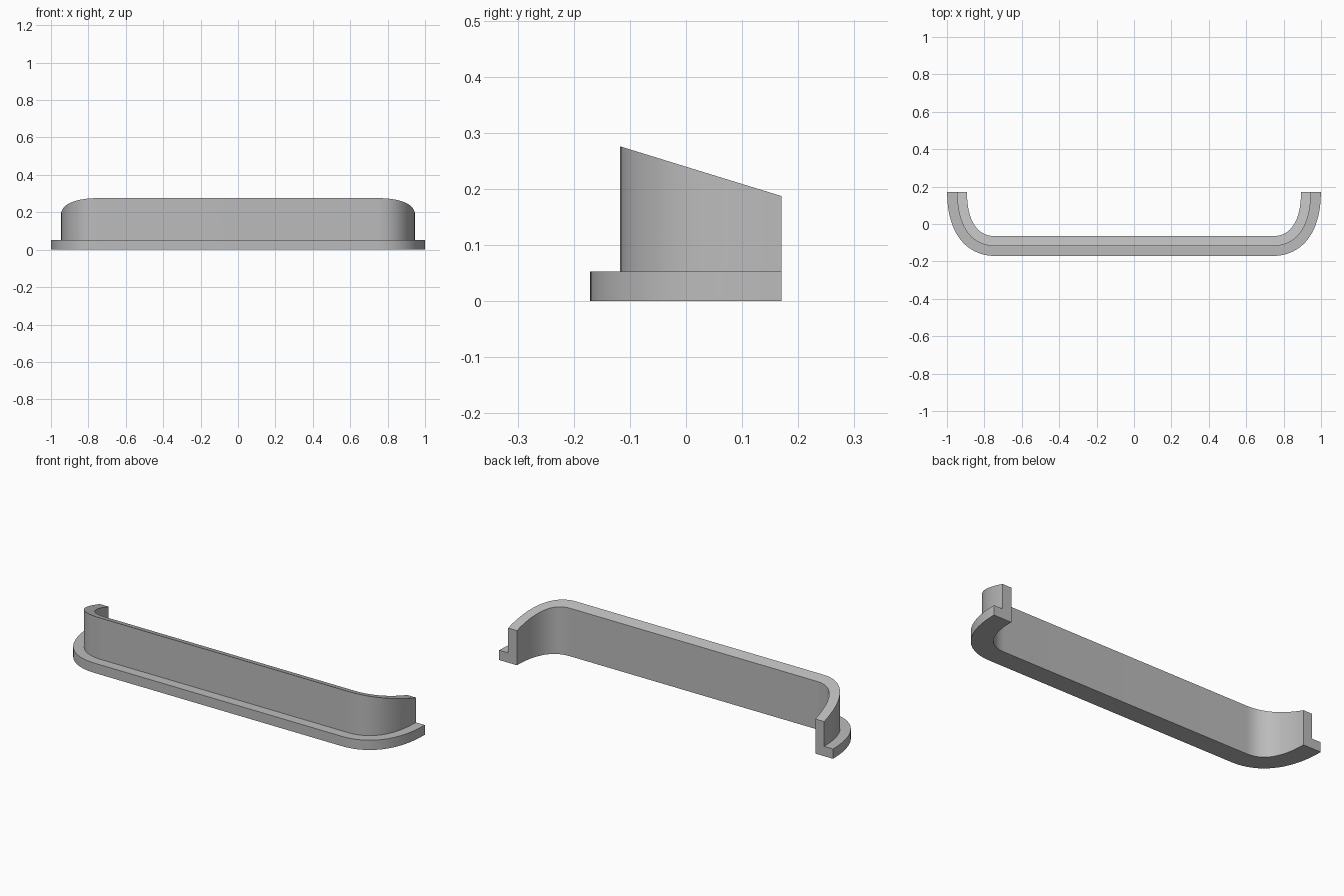
import bpy, bmesh
from mathutils import Vector
from mathutils.geometry import interpolate_bezier

if "Cube" in bpy.data.objects:
    bpy.data.objects.remove(bpy.data.objects["Cube"])

HALF = 0.053        # flange width and wall thickness
FLANGE_Z = 0.053    # flange height
BACK_Y = 0.17
FRONT_Y = -0.118
SIDE_X = 0.946

grey = bpy.data.materials.new("plain grey")
grey.use_nodes = True
colour = (0.5, 0.5, 0.5, 1)
grey.diffuse_color = colour
grey.node_tree.nodes["Principled BSDF"].inputs["Base Color"].default_value = colour


def top_z(y):
    """Sloping top of the wall, highest at the front."""
    return 0.276 - 0.308 * (y - FRONT_Y)


# Path along the outer face of the wall: one rounded end, then its mirror
end = interpolate_bezier(Vector((SIDE_X, BACK_Y, 0)), Vector((SIDE_X, 0, 0)),
                         Vector((0.88, FRONT_Y, 0)), Vector((0.74, FRONT_Y, 0)), 25)
path = list(end) + [Vector((-p.x, p.y, 0)) for p in reversed(end)]

# Sweep an L-shaped section along the path
bm = bmesh.new()
rings = []
for i, p in enumerate(path):
    if i in (0, len(path) - 1):
        out = Vector((1 if i == 0 else -1, 0, 0))
    else:
        a = (p - path[i - 1]).normalized()
        b = (path[i + 1] - p).normalized()
        t = (a + b).normalized()
        out = Vector((-t.y, t.x, 0))
    outer, inner = p + out * HALF, p - out * HALF
    section = [(outer, 0), (outer, FLANGE_Z), (p, FLANGE_Z),
               (p, top_z(p.y)), (inner, top_z(inner.y)), (inner, 0)]
    rings.append([bm.verts.new((q.x, q.y, z)) for q, z in section])

for r, s in zip(rings, rings[1:]):
    for k in range(len(r)):
        n = (k + 1) % len(r)
        bm.faces.new((r[k], r[n], s[n], s[k]))
bm.faces.new(rings[0])
bm.faces.new(rings[-1])
bmesh.ops.recalc_face_normals(bm, faces=bm.faces)

mesh = bpy.data.meshes.new("flanged_rim")
bm.to_mesh(mesh)
bm.free()
mesh.materials.append(grey)
rim = bpy.data.objects.new("flanged_rim", mesh)
bpy.context.collection.objects.link(rim)

# Smooth corners, sharp section edges
bpy.ops.object.select_all(action='DESELECT')
rim.select_set(True)
bpy.context.view_layer.objects.active = rim
bpy.ops.object.shade_smooth_by_angle(angle=0.6)
